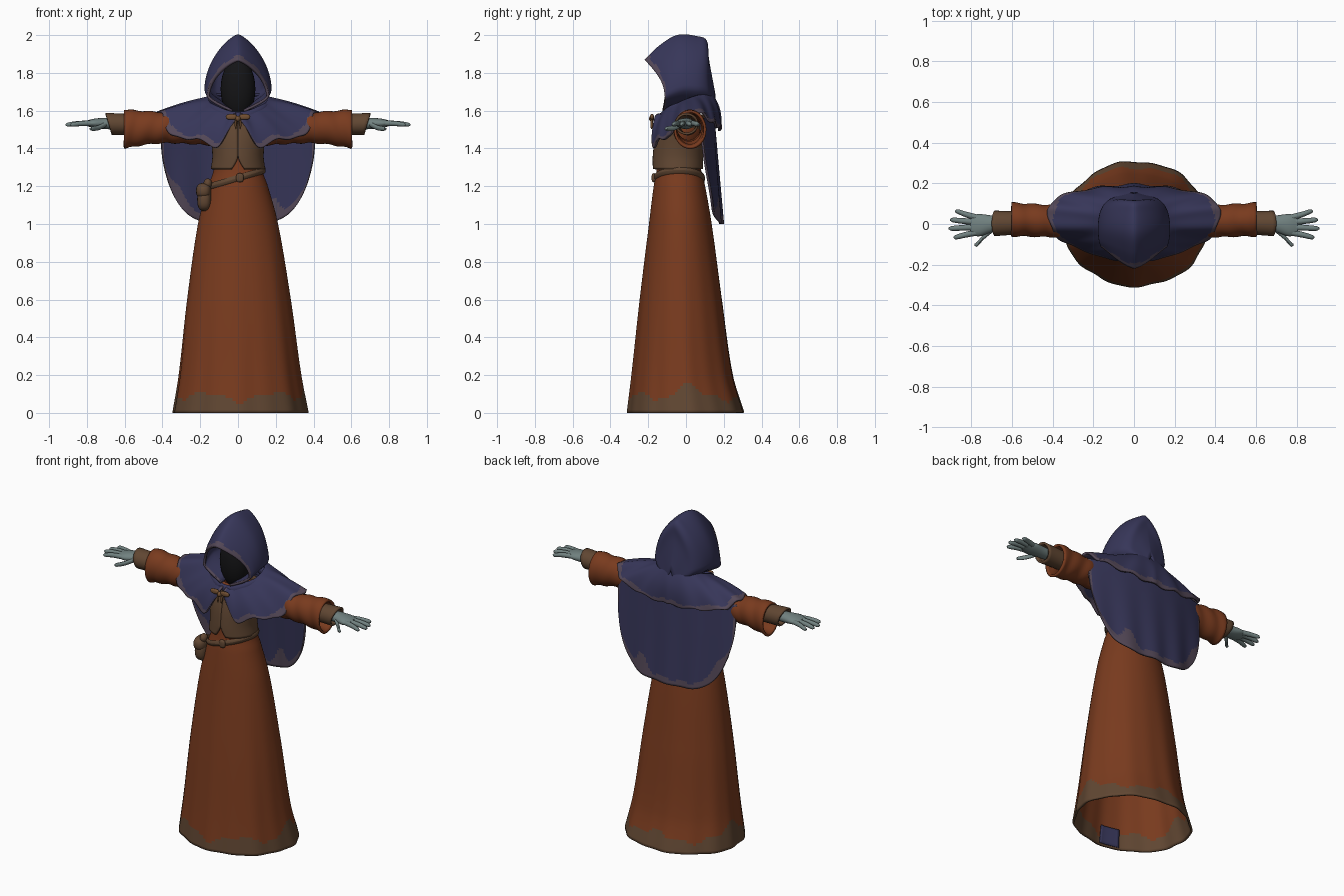
import bpy, bmesh
from math import sin, cos, pi, radians, sqrt
from mathutils import Vector

if "Cube" in bpy.data.objects:
    bpy.data.objects.remove(bpy.data.objects["Cube"])


def material(name, r, g, b):
    m = bpy.data.materials.new(name)
    m.use_nodes = True
    m.diffuse_color = (r, g, b, 1)
    bsdf = m.node_tree.nodes["Principled BSDF"]
    bsdf.inputs["Base Color"].default_value = (r, g, b, 1)
    bsdf.inputs["Roughness"].default_value = 0.9
    return m


RUST = material("rust cloth", 0.19, 0.043, 0.013)
BROWN = material("brown leather", 0.118, 0.062, 0.032)
NAVY = material("navy cloth", 0.038, 0.037, 0.1)
TRIM = material("faded trim", 0.09, 0.066, 0.098)
SKIN = material("grey skin", 0.165, 0.22, 0.215)
DARK = material("hood shadow", 0.007, 0.007, 0.008)
CLASP = material("clasp bronze", 0.17, 0.08, 0.032)


def at(keys, t):
    """Smooth interpolation of rows (t, values...)."""
    n = len(keys) - 1
    i = max([k for k in range(n) if keys[k][0] <= t], default=0)
    a, b = keys[i], keys[i + 1]
    h = b[0] - a[0]
    s = min(max((t - a[0]) / h, 0), 1)

    def slope(j, c):
        p, q = keys[max(j - 1, 0)], keys[min(j + 1, n)]
        return (q[c] - p[c]) / (q[0] - p[0]) * h
    return [a[c] + s * s * (3 - 2 * s) * (b[c] - a[c])
            + s * (1 - s) ** 2 * slope(i, c) - s * s * (1 - s) * slope(i + 1, c)
            for c in range(1, len(a))]


def surface(name, patches, mats, rule=None, closed=False, mirror=False, thick=0, cap=False):
    """One object from patches (f, nu, nv), each a grid of points f(u, v)."""
    bm = bmesh.new()
    for f, nu, nv in patches:
        cols = nu if closed else nu + 1
        g = [[bm.verts.new(f(i / nu, j / nv)) for i in range(cols)] for j in range(nv + 1)]
        for j in range(nv):
            for i in range(nu):
                k = (i + 1) % cols
                face = bm.faces.new((g[j][i], g[j][k], g[j + 1][k], g[j + 1][i]))
                if rule:
                    face.material_index = int(rule((i + .5) / nu, (j + .5) / nv))
        if cap:
            bm.faces.new(g[0])
            bm.faces.new(g[-1])
    bmesh.ops.recalc_face_normals(bm, faces=bm.faces)
    me = bpy.data.meshes.new(name)
    bm.to_mesh(me)
    bm.free()
    for m in mats:
        me.materials.append(m)
    ob = bpy.data.objects.new(name, me)
    bpy.context.collection.objects.link(ob)
    if mirror:
        ob.modifiers.new("mirror", "MIRROR")
    if thick:
        s = ob.modifiers.new("thickness", "SOLIDIFY")
        s.thickness, s.offset = thick, 0
    parts.append(ob)


def tube(pts):
    """Round tapered path through rows (t, x, y, z, ry, rz), mostly along x."""
    def f(u, v):
        x, y, z, ry, rz = at(pts, v)
        return x, y + ry * cos(2 * pi * u), z + rz * sin(2 * pi * u)
    return f


def blob(c, r, square=1.0):
    """Rounded ball or box."""
    def p(w):
        return abs(w) ** square * (1 if w > 0 else -1)

    def f(u, v):
        a, b = 2 * pi * u, pi * (0.01 + 0.98 * v)
        return (c[0] + r[0] * p(cos(a)) * p(sin(b)), c[1] + r[1] * p(sin(a)) * p(sin(b)),
                c[2] + r[2] * p(cos(b)))
    return f, 24, 14


parts = []

# Robe: one long shell from hem to neck
ROBE = [(0, .352, -.303, .303), (.2, .317, -.28, .243), (.6, .268, -.238, .185), (1, .206, -.19, .13),
        (1.2, .152, -.165, .095), (1.28, .125, -.15, .075), (1.4, .125, -.14, .075),
        (1.5, .15, -.12, .09), (1.57, .1, -.06, .06)]


def robe(u, v):
    z, a = 1.57 * v, 2 * pi * u
    rx, yf, yb = at(ROBE, z)
    fold = 1 + max(0, 1 - z) * (.014 * sin(7 * a + 1) + .008 * sin(15 * a))
    return (rx * fold * cos(a) + .01 * max(0, 1 - z), (yf + yb) / 2 + (yb - yf) / 2 * fold * sin(a), z)


def robe_hem(u, v):
    a = 2 * pi * u
    return 1.57 * v < .085 + .02 * sin(5 * a) + .012 * sin(13 * a) + .07 * abs(cos(a)) ** 40


def robe_patch(u, v):
    x, y, z = robe(.69 + .06 * u, .005 + .07 * v)
    return x * .96, y * .96, z


surface("robe", [(robe, 112, 100)], [RUST, BROWN], robe_hem, closed=True, thick=.012)
surface("robe_inner_patch", [(robe_patch, 8, 6)], [NAVY], thick=.004)

# Vest, meeting down the front and parting at its lower edge
VEST = [(1.29, .138, -.172, .085), (1.36, .13, -.17, .085), (1.46, .14, -.158, .09), (1.58, .17, -.125, .1)]


def vest(u, v):
    z = 1.29 + .29 * v
    rx, yf, yb = at(VEST, z)
    gap = .008 + .24 * max(0, 1 - 4.5 * v) ** 1.4
    a = -pi / 2 + gap + u * (2 * pi - 2 * gap)
    return rx * cos(a), (yf + yb) / 2 + (yb - yf) / 2 * sin(a), z


surface("vest", [(vest, 64, 24)], [BROWN], thick=.012)

# Slanted belt with a pouch on the right hip
def belt(u, v):
    a, b = 2 * pi * u, 2 * pi * v
    x = (.152 + .007 * cos(b)) * cos(a)
    return x - .012, -.036 + (.13 + .007 * cos(b)) * sin(a), 1.24 + .29 * x + .017 * sin(b)


surface("belt", [(belt, 64, 8)], [BROWN], closed=True)
surface("belt_buckle", [blob((.01, -.17, 1.245), (.02, .012, .024), .7)], [BROWN], closed=True)
surface("pouch", [blob((-.178, -.09, 1.13), (.038, .058, .062), .8),
                  blob((-.182, -.092, 1.175), (.04, .062, .042), .8),
                  blob((-.16, -.11, 1.215), (.022, .025, .026))], [BROWN], closed=True, cap=True)

# Shoulder cape: neck line lofted to a scalloped lower edge
EDGE = [(0, .012, -.16, 1.55), (.1, .11, -.175, 1.412), (.2, .22, -.135, 1.45), (.33, .345, -.085, 1.465),
        (.45, .405, -.02, 1.58), (.55, .42, .07, 1.59), (.68, .36, .135, 1.54), (.82, .2, .17, 1.51),
        (1, 0, .182, 1.495)]


def shoulder_cape(u, v):
    a = pi * u
    neck = Vector((.15 * sin(a) + .01 * (1 - u), .01 - .13 * cos(a), 1.63 - .05 * cos(a) + .03 * sin(a)))
    p = neck.lerp(Vector(at(EDGE, u)), v)
    swell = sin(pi * v) * (.014 - .004 * sin(a))
    ripple = .005 * sin(38 * u) * v * v
    return (p.x + ripple * sin(a), p.y - (swell + ripple) * cos(a),
            p.z + swell * .8 + .007 * v * sin(46 * u))


surface("shoulder_cape", [(shoulder_cape, 72, 28)], [NAVY, TRIM],
        lambda u, v: v > .9 + .035 * sin(31 * u) or u < .015, mirror=True, thick=.012)

# Long cape hanging behind the arms
def back_cape(u, v):
    s = sin((u - .5) * pi)
    drop = .07 + .49 * sqrt(max(0, 1 - abs(s) ** 4))
    z = 1.56 - drop * v
    y = .145 + .08 * (1.56 - z) - .07 * s * s + .006 * cos(14 * s) * v
    return s * (.408 - .035 * max(0, 1.35 - z)), y, z


def cape_trim(u, v):
    s = sin((u - .5) * pi)
    wave = .015 * sin(19 * s) + .16 * max(0, sin(5 * s - .8)) ** 6
    return v > .93 - wave or abs(s) > .965


surface("back_cape", [(back_cape, 80, 40)], [NAVY, TRIM], cape_trim, thick=.012)

# Hood: arches swept from the front rim to the back, curling in under the chin
HOOD = [(0, -.215, 1.865, -.125, 1.6, .158), (.2, -.13, 1.945, -.09, 1.6, .168),
        (.4, -.04, 1.995, -.02, 1.61, .172), (.6, .06, 1.987, .05, 1.61, .16),
        (.75, .105, 1.965, .1, 1.61, .132), (.9, .115, 1.87, .13, 1.61, .09),
        (1, .148, 1.69, .15, 1.61, .015)]


def hood(u, v):
    yt, zt, yb, zb, w = at(HOOD, u)
    t = 2 * v - 1
    k = abs(t) ** 1.35
    curl = 1 - .8 * max(0, (abs(t) - .78) / .22) ** 1.5
    recess = .05 * (1 - u) ** 2 * sin(pi * k) + .012 * sin(3 * pi * k) * u * (1 - u)
    return w * sin(.6 * pi * t) * curl, yt + (yb - yt) * k + recess, zt + (zb - zt) * k


surface("hood", [(hood, 48, 64)], [NAVY, TRIM],
        lambda u, v: u < .05 + .015 * sin(40 * v), thick=.014)
surface("hood_shadow", [blob((0, -.03, 1.715), (.092, .075, .165))], [DARK], closed=True, cap=True)

# Gathered cowl round the neck, dipping to the clasp
def cowl(u, v):
    a, b = 2 * pi * u, 2 * pi * v
    r = .022 + .006 * sin(a)
    return ((.158 + r * cos(b)) * cos(a), .005 + (.127 + r * cos(b)) * sin(a),
            1.62 + .02 * sin(a) - .03 * max(0, -sin(a)) ** 4 + r * 1.5 * sin(b))


surface("cowl", [(cowl, 64, 14)], [NAVY], closed=True)

# Bow-shaped clasp
surface("clasp", [blob((0, -.182, 1.558), (.014, .014, .015))]
        + [blob((s * .035, -.18, 1.567), (.03, .01, .015), .8) for s in (-1, 1)]
        + [blob((s * .012, -.182, 1.53), (.006, .007, .028)) for s in (-1, 1)],
        [CLASP], closed=True)

# Sleeves with wide drooping ends, and the tighter cuffs inside
SLEEVE = [(0, .1, .01, 1.5, .07, .08), (.4, .3, .015, 1.508, .07, .075), (.65, .42, .015, 1.51, .073, .076),
          (.85, .53, .02, 1.507, .074, .087), (1, .603, .022, 1.502, .077, .097)]


def sleeve(u, v):
    x, y, z = tube(SLEEVE)(u, v)
    crease = .003 * sin(34 * v + 2 * sin(2 * pi * u))
    return x, y + crease * cos(2 * pi * u), z + crease * sin(2 * pi * u)


surface("sleeve", [(sleeve, 32, 36)], [RUST], closed=True, mirror=True, thick=.014)
CUFF = [(0, .45, .01, 1.52, .045, .045), (.6, .6, .005, 1.528, .052, .05), (1, .685, .003, 1.53, .057, .052)]


def cuff(u, v):
    x, y, z = tube(CUFF)(u, v)
    return x + .3 * v * (z - 1.53), y, z


surface("cuff", [(cuff, 28, 12)], [BROWN], closed=True, mirror=True, thick=.012)

# Hands: palm, four fingers and a thumb
PALM = [(0, .6, 0, 1.532, .034, .03), (.45, .7, 0, 1.532, .042, .03), (.8, .765, -.006, 1.533, .055, .024),
        (1, .805, -.006, 1.533, .045, .013)]
FINGERS = [(.775, .032, .88, .062), (.785, .01, .905, .02), (.785, -.016, .912, -.022),
           (.775, -.042, .888, -.065), (.69, -.02, .785, -.102)]


def finger(x, y, tx, ty):
    drop = .03 if tx < .8 else .008
    return tube([(0, x, y, 1.533, .016, .015), (.5, (x + tx) / 2, (y + ty) / 2, 1.54 - drop, .014, .014),
                 (.9, tx - .01, ty, 1.534 - drop, .011, .011), (1, tx, ty, 1.533 - drop, .004, .004)])


surface("hand", [(tube(PALM), 20, 14)] + [(finger(*f), 10, 12) for f in FINGERS],
        [SKIN], closed=True, mirror=True, cap=True)

# Smooth cloth and skin, keeping hard edges
bpy.ops.object.select_all(action="DESELECT")
for ob in parts:
    ob.select_set(True)
bpy.context.view_layer.objects.active = parts[0]
bpy.ops.object.shade_smooth_by_angle(angle=radians(50))
